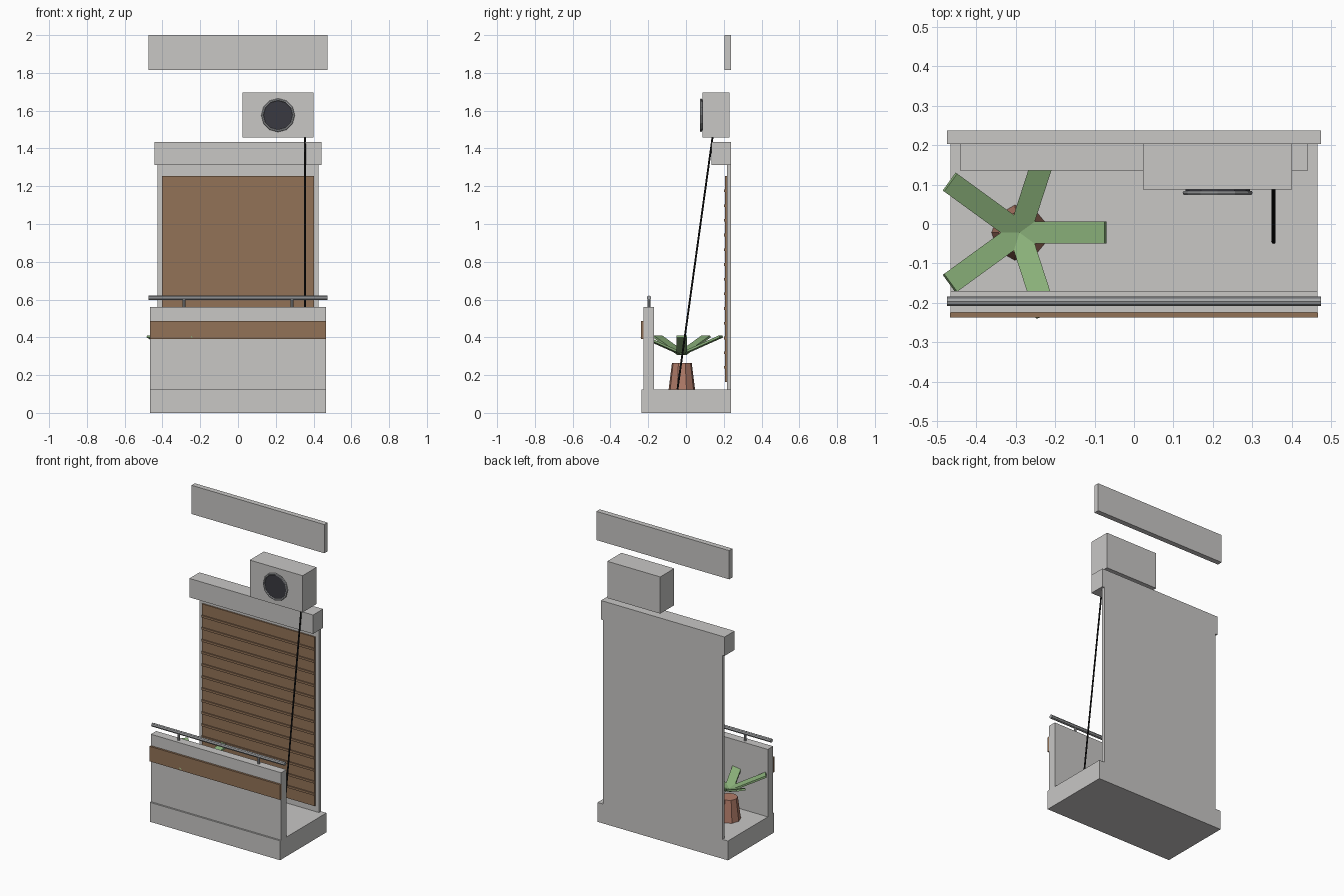
import bpy
from math import radians, cos, sin, pi
from mathutils import Vector, Matrix

cube = bpy.data.objects.get("Cube")
if cube:
    bpy.data.objects.remove(cube, do_unlink=True)


def material(name, rgb):
    m = bpy.data.materials.new(name)
    m.use_nodes = True
    m.diffuse_color = (*rgb, 1)
    m.node_tree.nodes["Principled BSDF"].inputs["Base Color"].default_value = (*rgb, 1)
    return m


concrete = material("pale_concrete", (0.58, 0.57, 0.56))
wood = material("brown_wood", (0.29, 0.17, 0.095))
metal = material("grey_metal", (0.38, 0.39, 0.40))
dark = material("dark_grille", (0.042, 0.042, 0.052))
black = material("black_cable", (0.01, 0.01, 0.01))
clay = material("terracotta", (0.44, 0.20, 0.14))
green = material("leaf_green", (0.25, 0.43, 0.19))


def finish(name, mat):
    ob = bpy.context.object
    ob.name = name
    ob.data.materials.append(mat)
    return ob


def box(name, mat, x, y, z):
    """Box from (min, max) pairs on each axis."""
    bpy.ops.mesh.primitive_cube_add(size=1)
    ob = finish(name, mat)
    size = [b - a for a, b in (x, y, z)]
    mid = Vector([(a + b) / 2 for a, b in (x, y, z)])
    ob.data.transform(Matrix.Translation(mid) @ Matrix.Diagonal((*size, 1)))
    return ob


def rod(name, mat, a, b, radius, sides=8):
    """Cylinder between two points."""
    a, b = Vector(a), Vector(b)
    bpy.ops.mesh.primitive_cylinder_add(vertices=sides, radius=radius, depth=(b - a).length)
    ob = finish(name, mat)
    ob.location = (a + b) / 2
    ob.rotation_euler = (b - a).to_track_quat('Z', 'Y').to_euler()
    return ob


BACK = 0.237

# Balcony floor, parapet and rear wall
box("floor_slab", concrete, (-0.465, 0.465), (-0.235, BACK), (0, 0.125))
box("parapet", concrete, (-0.465, 0.465), (-0.224, -0.17), (0.125, 0.56))
box("parapet_wood_band", wood, (-0.466, 0.466), (-0.237, -0.224), (0.39, 0.487))
box("rear_wall", concrete, (-0.427, 0.427), (0.216, BACK), (0.125, 1.312))
box("shutter_header", concrete, (-0.441, 0.441), (0.135, BACK), (1.312, 1.434))
box("upper_fascia", concrete, (-0.474, 0.474), (0.203, BACK), (1.815, 2.0))

# Shutter with raised slat ribs
bottom, top, slats = 0.163, 1.253, 14
box("shutter_panel", wood, (-0.402, 0.402), (0.207, 0.216), (bottom, top))
for i in range(1, slats):
    z = bottom + (top - bottom) * i / slats
    box(f"shutter_rib_{i}", wood, (-0.402, 0.402), (0.2, 0.207), (z - 0.007, z + 0.007))

# Handrail on two posts
rod("handrail", metal, (-0.474, -0.196, 0.609), (0.474, -0.196, 0.609), 0.012)
for side, label in ((-1, "right"), (1, "left")):
    x = side * 0.286
    rod(f"handrail_post_{label}", metal, (x, -0.196, 0.555), (x, -0.196, 0.605), 0.008)

# Air conditioner with fan grille and ring
box("air_conditioner", concrete, (0.023, 0.4), (0.087, 0.23), (1.458, 1.695))
rod("fan_grille", dark, (0.212, 0.079, 1.576), (0.212, 0.089, 1.576), 0.082, 12)
bpy.ops.mesh.primitive_torus_add(major_segments=12, minor_segments=6, major_radius=0.083,
                                 minor_radius=0.006, location=(0.212, 0.079, 1.576),
                                 rotation=(pi / 2, 0, 0))
finish("fan_ring", metal)
rod("drain_hose", black, (0.354, 0.142, 1.47), (0.354, -0.045, 0.125), 0.005)

# Potted plant: tapered pot and five slanted leaves
px, py = -0.29, -0.022
bpy.ops.mesh.primitive_cone_add(vertices=9, radius1=0.071, radius2=0.053, depth=0.14,
                                location=(px, py, 0.195), rotation=(0, 0, pi / 2))
finish("plant_pot", clay)
for i in range(5):
    leaf = box(f"leaf_{i + 1}", green, (0, 0.237), (-0.028, 0.028), (-0.006, 0.006))
    leaf.location = (px, py, 0.312)
    leaf.rotation_euler = (0, radians(-23), i * 2 * pi / 5)
